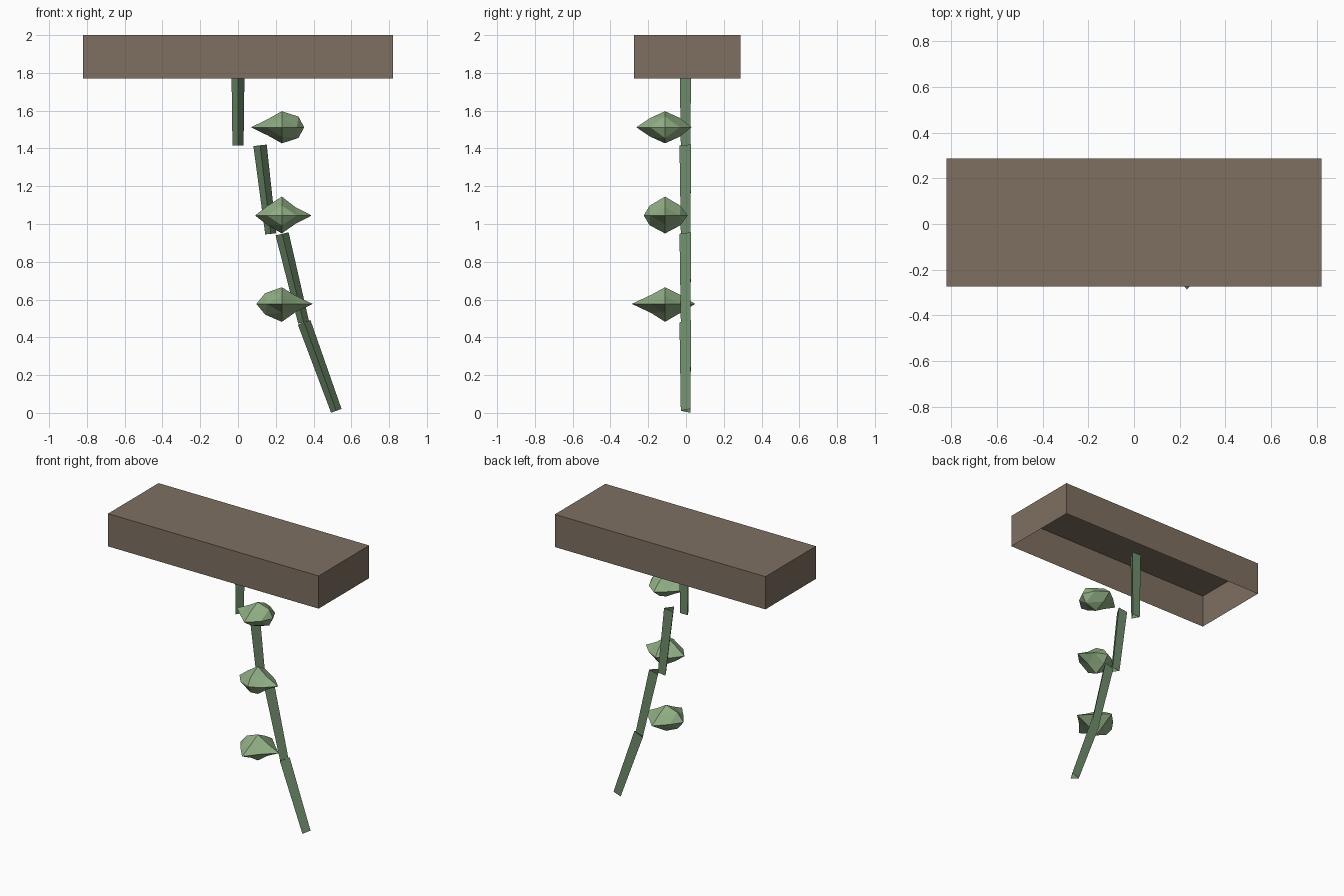
import bpy
from math import sin, cos, atan2, radians
from mathutils import Vector

if "Cube" in bpy.data.objects:
    bpy.data.objects.remove(bpy.data.objects["Cube"])


def material(name, rgb):
    m = bpy.data.materials.new(name)
    m.diffuse_color = (*rgb, 1)
    m.use_nodes = True
    m.node_tree.nodes["Principled BSDF"].inputs["Base Color"].default_value = m.diffuse_color
    return m


def add_mesh(name, verts, faces, mat):
    me = bpy.data.meshes.new(name)
    me.from_pydata(verts, [], faces)
    me.materials.append(mat)
    ob = bpy.data.objects.new(name, me)
    bpy.context.collection.objects.link(ob)
    return ob


wood = material("wood", (0.21, 0.16, 0.12))
stem_green = material("stem_green", (0.16, 0.27, 0.15))
leaf_green = material("leaf_green", (0.28, 0.42, 0.23))

# Planter box: thin shell, open underneath
hx, hy, cy, z0, z1 = 0.82, 0.281, 0.0065, 1.77, 2.0
corners = [(-hx, cy - hy), (hx, cy - hy), (hx, cy + hy), (-hx, cy + hy)]
add_mesh("planter_box",
         [(x, y, z) for z in (z0, z1) for x, y in corners],
         [(i, (i + 1) % 4, (i + 1) % 4 + 4, i + 4) for i in range(4)] + [(4, 5, 6, 7)],
         wood)


# Vine: tapered, open three-sided tubes leaning further out as they descend
def stem(i):
    step = 0.4685
    top = Vector((0.1167 * i, cy, 1.885 - step * i))
    bottom = Vector((0.1735 * i, cy, top.z - step))
    a = atan2(bottom.x - top.x, step)
    u, v = Vector((cos(a), 0, sin(a))), Vector((0, 1, 0))
    verts = []
    for centre, r in ((bottom, 0.034), (top, 0.041)):
        for deg in (-90, 30, 150):
            t = radians(deg)
            verts.append(centre + u * r * cos(t) + v * r * sin(t))
    add_mesh(f"vine_stem_{i + 1}", verts,
             [(k, (k + 1) % 3, (k + 1) % 3 + 3, k + 3) for k in range(3)], stem_green)


for i in range(4):
    stem(i)


# Leaf cluster: subdivided octahedron with uneven spikes
# spikes and shoulders are radii towards +x, +y, -x, -y
def leaf(i, z, up, down, spikes, shoulders, diagonal=0.112, squash=0.64):
    c = Vector((0.232, -0.111, z))
    verts = [c + Vector((0, 0, up)), c - Vector((0, 0, down))]
    for k in range(8):                       # equator: 2..9
        r = diagonal if k % 2 else spikes[k // 2]
        t = radians(45 * k)
        verts.append(c + Vector((r * cos(t), r * sin(t), 0)))
    for side in (1, -1):                     # shoulders: 10..13 and 14..17
        for k in range(4):
            t, r = radians(90 * k), shoulders[k] * 0.707
            verts.append(c + Vector((r * cos(t), r * sin(t), side * r * squash)))
    faces = []
    for k in range(4):
        n = (k + 1) % 4
        e0, e1, e2 = 2 + 2 * k, 3 + 2 * k, 2 + 2 * n
        for pole, base, flip in ((0, 10, False), (1, 14, True)):
            a, b = base + k, base + n
            for f in ((pole, a, b), (a, e0, e1), (a, e1, b), (b, e1, e2)):
                faces.append(f[::-1] if flip else f)
    add_mesh(f"leaf_cluster_{i}", verts, faces, leaf_green)


leaf(1, 1.512, 0.085, 0.085, (0.118, 0.14, 0.163, 0.152), (0.125, 0.11, 0.1, 0.11))
leaf(2, 1.045, 0.1, 0.095, (0.158, 0.12, 0.142, 0.113), (0.1, 0.115, 0.11, 0.115))
leaf(3, 0.577, 0.088, 0.095, (0.163, 0.16, 0.135, 0.176), (0.1, 0.11, 0.125, 0.105))
